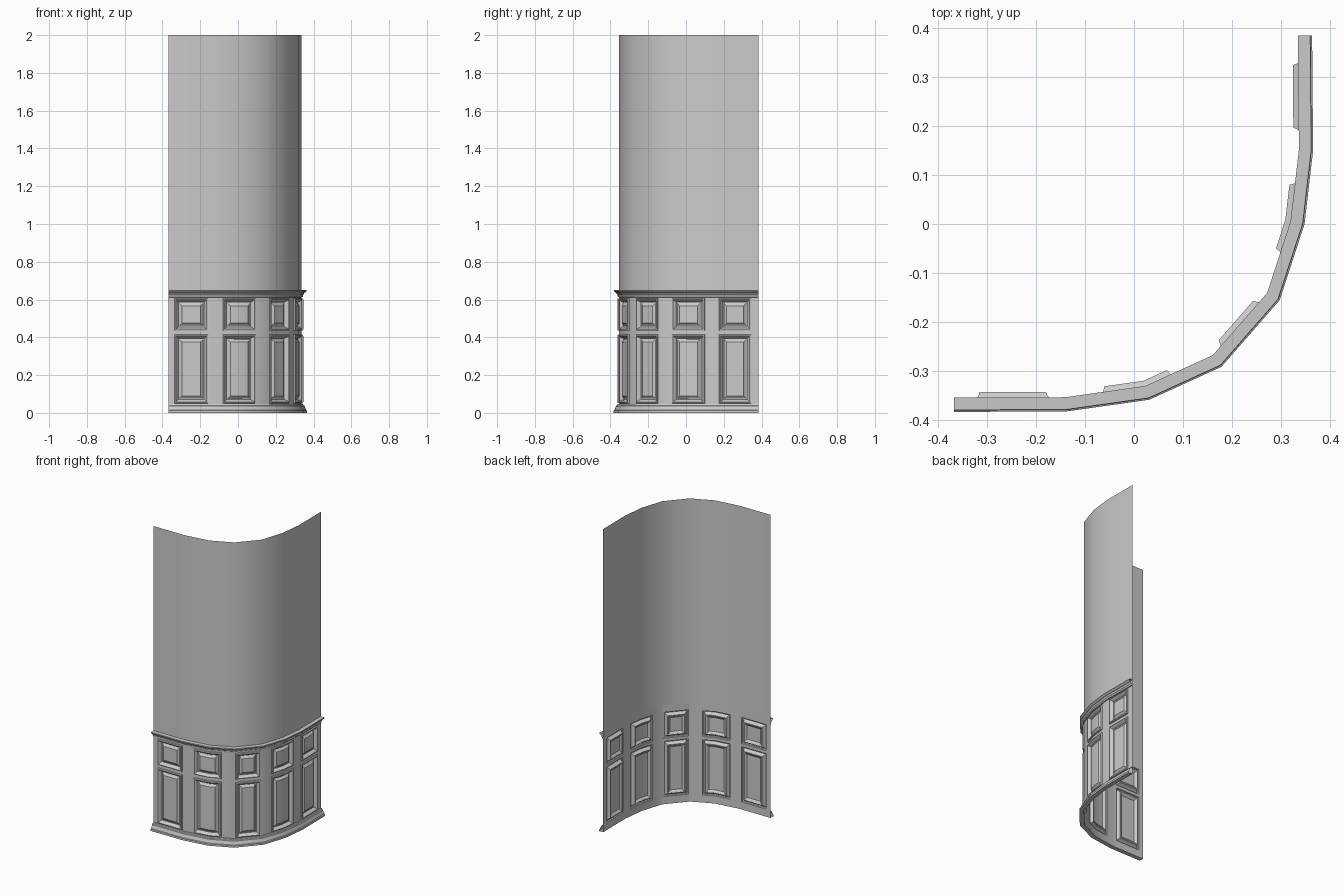
import bpy, bmesh, math
from mathutils import Vector

if "Cube" in bpy.data.objects:
    bpy.data.objects.remove(bpy.data.objects["Cube"])

# Plan of the curved wall sheet, left end to back end
PATH = [Vector(p) for p in [(-0.368, -0.355), (-0.14, -0.354), (0.023, -0.331),
        (0.161, -0.268), (0.272, -0.141), (0.32, 0.006), (0.337, 0.152), (0.335, 0.385)]]
N = len(PATH)
CUM = [0.0]
for a, b in zip(PATH, PATH[1:]):
    CUM.append(CUM[-1] + (b - a).length)


def miter(i):
    """Outward offset direction at a plan vertex."""
    if i == 0:
        return Vector((0, -1))
    if i == N - 1:
        return Vector((1, 0))
    a = (PATH[i] - PATH[i - 1]).normalized()
    b = (PATH[i + 1] - PATH[i]).normalized()
    na, nb = Vector((a.y, -a.x)), Vector((b.y, -b.x))
    m = (na + nb).normalized()
    return m / m.dot(na)


MITER = [miter(i) for i in range(N)]


def length_at(u):
    i = min(int(u), N - 2)
    return CUM[i] + (u - i) * (CUM[i + 1] - CUM[i])


def pos(s, off, z):
    """Point at arc length s, pushed outward by off."""
    i = max(k for k in range(N - 1) if CUM[k] <= s + 1e-9)
    t = (s - CUM[i]) / (CUM[i + 1] - CUM[i])
    p = (PATH[i] + MITER[i] * off).lerp(PATH[i + 1] + MITER[i + 1] * off, t)
    return (p.x, p.y, z)


def finish(name, bm, angle):
    bmesh.ops.remove_doubles(bm, verts=bm.verts, dist=1e-5)
    me = bpy.data.meshes.new(name)
    bm.to_mesh(me)
    bm.free()
    me.shade_smooth()
    me.set_sharp_from_angle(angle=math.radians(angle))
    ob = bpy.data.objects.new(name, me)
    bpy.context.collection.objects.link(ob)


def sweep(name, profile, angle=30):
    """Sweep an (offset, z) profile along the plan."""
    bm = bmesh.new()
    rows = [[bm.verts.new(pos(s, o, z)) for s in CUM] for o, z in profile]
    for r0, r1 in zip(rows, rows[1:]):
        for i in range(N - 1):
            bm.faces.new((r0[i], r0[i + 1], r1[i + 1], r1[i]))
    finish(name, bm, angle)


BAYS = [tuple(length_at(u) for u in b) for b in
        [(0.14, 0.92), (1.37, 2.49), (3.05, 3.95), (4.46, 5.64), (6.1, 6.83)]]
TIERS = [(0.05, 0.415), (0.435, 0.607)]
WAINSCOT_TOP = 0.65

# Plain upper wall
sweep("upper_wall", [(0, WAINSCOT_TOP), (0, 2.0)])

# Stiles and rails of the wainscot, with openings for the panels
bm = bmesh.new()
cols = sorted(set(CUM) | {s for b in BAYS for s in b})
levels = [0, *TIERS[0], *TIERS[1], WAINSCOT_TOP]
for s0, s1 in zip(cols, cols[1:]):
    in_bay = any(a < (s0 + s1) / 2 < b for a, b in BAYS)
    for k, (z0, z1) in enumerate(zip(levels, levels[1:])):
        if not (in_bay and k in (1, 3)):
            bm.faces.new([bm.verts.new(pos(s, 0, z)) for s, z in
                          ((s0, z0), (s1, z0), (s1, z1), (s0, z1))])
finish("wainscot_frame", bm, 30)

# Moulded recessed panels: (inset, offset) from the opening edge
PANEL = [(0, 0), (0.002, 0.007), (0.008, 0.009), (0.013, 0.004), (0.018, -0.003),
         (0.021, -0.011), (0.026, -0.011), (0.038, -0.003), (0.040, 0.0)]


def panel(name, s0, s1, z0, z1):
    bm = bmesh.new()
    kinks = [s for s in CUM if s0 + 0.045 < s < s1 - 0.045]
    prev = None
    for inset, off in PANEL:
        ss = [s0 + inset, *kinks, s1 - inset]
        low = [bm.verts.new(pos(s, off, z0 + inset)) for s in ss]
        high = [bm.verts.new(pos(s, off, z1 - inset)) for s in ss]
        ring = low + high[::-1]
        if prev:
            for i in range(len(ring)):
                j = (i + 1) % len(ring)
                bm.faces.new((prev[i], prev[j], ring[j], ring[i]))
        prev = ring
    for i in range(len(low) - 1):
        bm.faces.new((low[i], low[i + 1], high[i + 1], high[i]))
    finish(name, bm, 25)


for i, (s0, s1) in enumerate(BAYS):
    for tier, (z0, z1) in zip(("lower", "upper"), TIERS):
        panel(f"{tier}_panel_{i + 1}", s0, s1, z0, z1)

# Skirting and chair rail mouldings
sweep("skirting", [(0, 0), (0.029, 0), (0.029, 0.012), (0.024, 0.015), (0.021, 0.022),
                   (0.017, 0.033), (0.016, 0.037), (0.010, 0.040), (0.007, 0.046), (0, 0.047)])
sweep("chair_rail", [(0, 0.612), (0.006, 0.614), (0.007, 0.624), (0.011, 0.628),
                     (0.014, 0.635), (0.020, 0.638), (0.024, 0.641), (0.026, 0.645),
                     (0.025, 0.650), (0, 0.651)])
